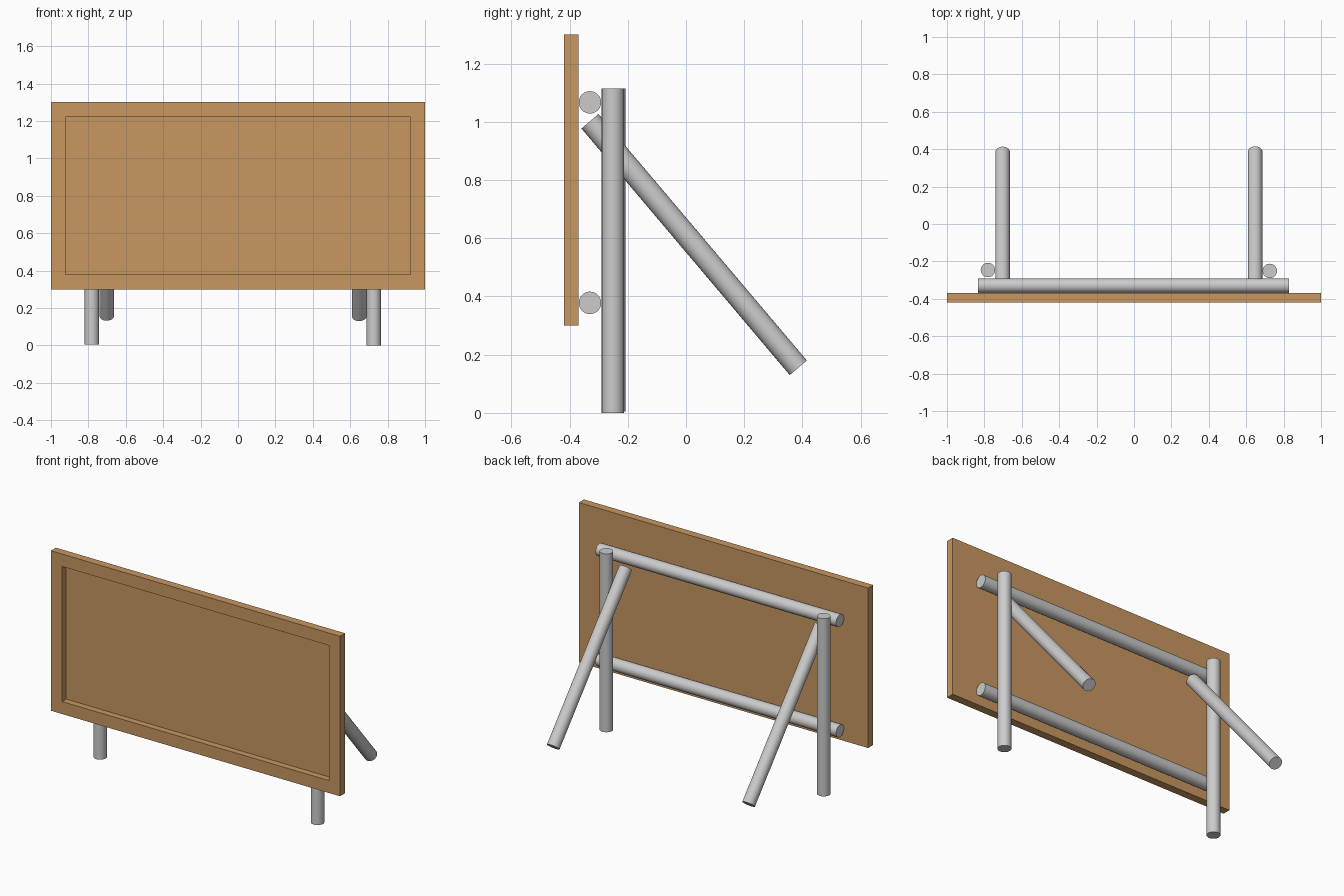
import bpy, bmesh, math
from mathutils import Vector

if "Cube" in bpy.data.objects:
    bpy.data.objects.remove(bpy.data.objects["Cube"])

R = 0.0385


def rod(name, a, b):
    """Smooth-sided cylinder running from a to b."""
    a, b = Vector(a), Vector(b)
    d = b - a
    bpy.ops.mesh.primitive_cylinder_add(vertices=48, radius=R, depth=d.length, location=(a + b) / 2)
    ob = bpy.context.object
    ob.name = name
    ob.rotation_euler = d.to_track_quat('Z', 'Y').to_euler()
    bpy.ops.object.shade_smooth_by_angle(angle=math.radians(40))
    return ob


# Board: slab with a recessed front panel
bpy.ops.mesh.primitive_cube_add(size=1, location=(0, -0.395, 0.8))
board = bpy.context.object
board.name = "board"
board.scale = (2, 0.05, 1)
bpy.ops.object.transform_apply(location=False, rotation=False, scale=True)
bm = bmesh.new()
bm.from_mesh(board.data)
front = min(bm.faces, key=lambda f: f.calc_center_median().y)
bmesh.ops.inset_region(bm, faces=[front], thickness=0.11)
inner = bmesh.ops.extrude_discrete_faces(bm, faces=[front])["faces"]
bmesh.ops.translate(bm, verts=inner[0].verts, vec=(0, 0.04, 0))
bm.to_mesh(board.data)
bm.free()
wood = bpy.data.materials.new("wood")
wood.diffuse_color = (0.58, 0.31, 0.12, 1)
wood.use_nodes = True
wood.node_tree.nodes["Principled BSDF"].inputs["Base Color"].default_value = wood.diffuse_color
board.data.materials.append(wood)

# Horizontal rails behind the board
for name, z in (("upper_rail", 1.067), ("lower_rail", 0.378)):
    rod(name, (-0.834, -0.33, z), (0.83, -0.33, z))

# Upright posts and sloping braces on each side
for side, px, py, bx, dz in (("left", -0.781, -0.246, -0.702, 0.004),
                             ("right", 0.726, -0.251, 0.648, 0.0)):
    rod(side + "_post", (px, py, dz), (px, py, 1.115))
    rod(side + "_brace", (bx, -0.33, 1.002), (bx, 0.386 - dz / 2, 0.155 + dz / 2))
